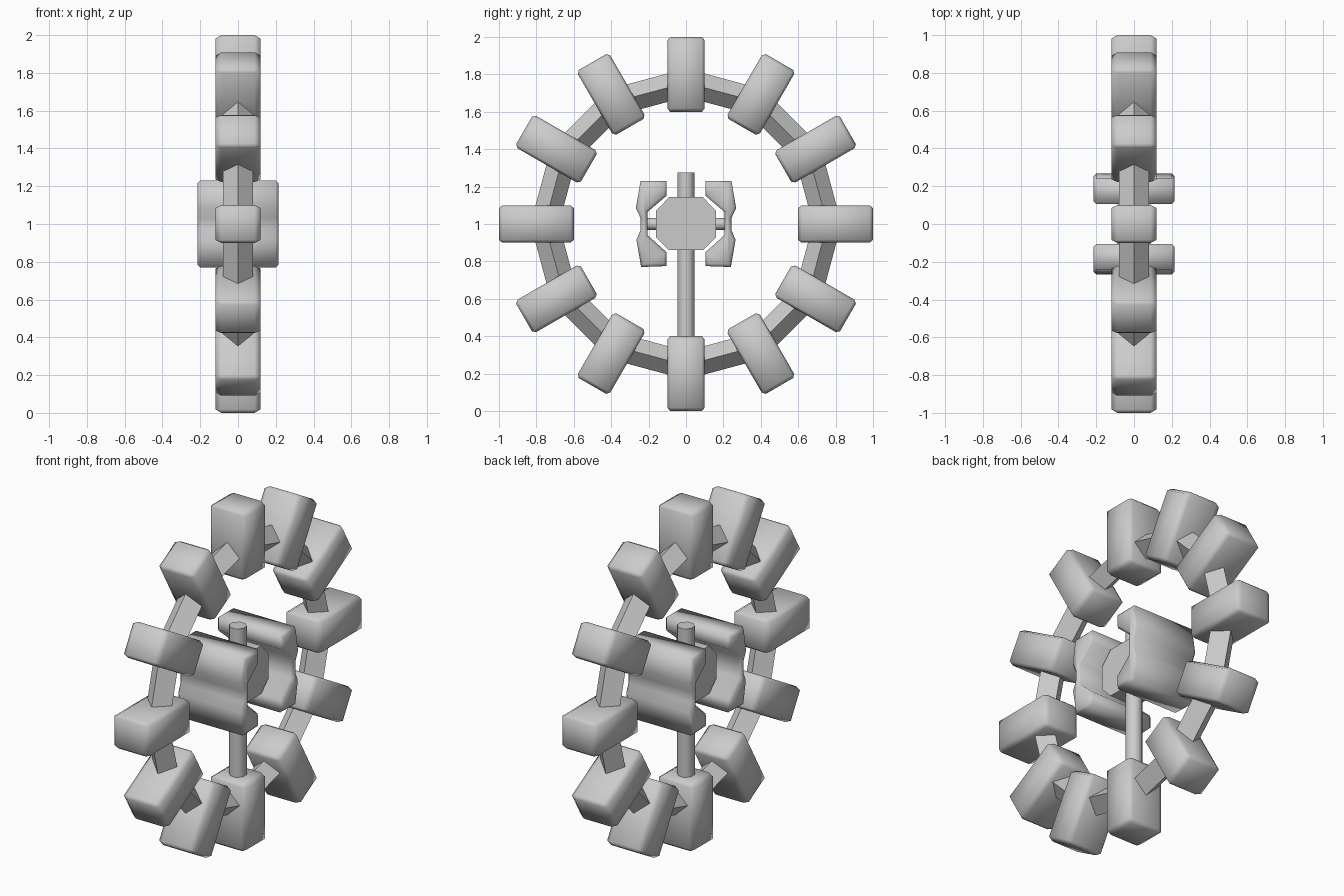
import bpy, bmesh
from math import pi, sin, cos
from mathutils import Matrix, Vector

if "Cube" in bpy.data.objects:
    bpy.data.objects.remove(bpy.data.objects["Cube"])

C = Vector((0, 0, 1))  # ring centre


def finish(name, bm, smooth=False, angle=None):
    bmesh.ops.recalc_face_normals(bm, faces=bm.faces)
    me = bpy.data.meshes.new(name)
    bm.to_mesh(me)
    bm.free()
    ob = bpy.data.objects.new(name, me)
    bpy.context.collection.objects.link(ob)
    for p in me.polygons:
        p.use_smooth = smooth
    if angle:
        bpy.context.view_layer.objects.active = ob
        ob.select_set(True)
        bpy.ops.object.shade_smooth_by_angle(angle=angle)
        ob.select_set(False)
    return ob


def prism(profile, half, bevel=0.0):
    """Extrude a (y, z) profile along x, optionally chamfering the end rims."""
    bm = bmesh.new()
    f = bm.faces.new([bm.verts.new((-half, y, z)) for y, z in profile])
    ext = bmesh.ops.extrude_face_region(bm, geom=[f])["geom"]
    bmesh.ops.translate(bm, vec=(2 * half, 0, 0),
                        verts=[v for v in ext if isinstance(v, bmesh.types.BMVert)])
    if bevel:
        rims = [e for e in bm.edges if abs(e.verts[0].co.x - e.verts[1].co.x) < 1e-5]
        bmesh.ops.bevel(bm, geom=rims, offset=bevel, segments=1, affect='EDGES')
    return bm


def rod(name, radius, a, b, axis, sides=8):
    bm = bmesh.new()
    bmesh.ops.create_cone(bm, cap_ends=True, segments=sides,
                          radius1=radius, radius2=radius, depth=b - a)
    m = Matrix.Translation((0, 0, (a + b) / 2)) @ Matrix.Rotation(pi / sides, 4, 'Z')
    if axis == 'Y':
        m = Matrix.Translation(C) @ Matrix.Rotation(pi / 2, 4, 'X') @ m
    bm.transform(m)
    return finish(name, bm, angle=pi / 3)


# twelve chamfered blocks around the ring
dims, chamfer = (0.236, 0.2, 0.4), (3, 1.5, 1.8)
for i in range(12):
    bm = bmesh.new()
    bmesh.ops.create_cube(bm, size=1)
    bmesh.ops.scale(bm, vec=[d / c for d, c in zip(dims, chamfer)], verts=bm.verts)
    bmesh.ops.bevel(bm, geom=bm.edges[:], offset=0.01, segments=1, affect='EDGES')
    bmesh.ops.scale(bm, vec=chamfer, verts=bm.verts)
    bm.transform(Matrix.Translation(C) @ Matrix.Rotation(i * pi / 6, 4, 'X')
                 @ Matrix.Translation((0, 0, 0.8)))
    finish(f"ring_block_{i + 1}", bm, smooth=True)

# twelve-sided hoop with a diamond cross-section
bm = bmesh.new()
loops = []
for i in range(12):
    a = i * pi / 6
    loop = []
    for j in range(4):
        r = 0.755 + 0.076 * cos(j * pi / 2)
        loop.append(bm.verts.new((0.08 * sin(j * pi / 2), r * sin(a), 1 + r * cos(a))))
    loops.append(loop)
for i in range(12):
    p, q = loops[i], loops[(i + 1) % 12]
    for j in range(4):
        k = (j + 1) % 4
        bm.faces.new((p[j], p[k], q[k], q[j]))
finish("hoop", bm)

# octagonal hub
hub = [(-0.09, 0.86), (0.09, 0.86), (0.16, 0.93), (0.16, 1.07),
       (0.09, 1.144), (-0.09, 1.144), (-0.16, 1.07), (-0.16, 0.93)]
finish("hub", prism(hub, 0.088))

# upright post and cross axle
rod("post", 0.048, 0.3, 1.275, 'Z')
rod("axle", 0.034, -0.22, 0.22, 'Y')

# curved pads either side of the hub
pad = [(0.105, 0.775), (0.24, 0.77), (0.265, 0.915), (0.242, 0.97),
       (0.242, 1.03), (0.268, 1.085), (0.243, 1.23), (0.105, 1.23),
       (0.105, 1.15), (0.205, 1.065), (0.205, 0.94), (0.105, 0.85)]
for name, s in (("front_pad", -1), ("back_pad", 1)):
    finish(name, prism([(s * y, z) for y, z in pad], 0.215, 0.015), smooth=True)
